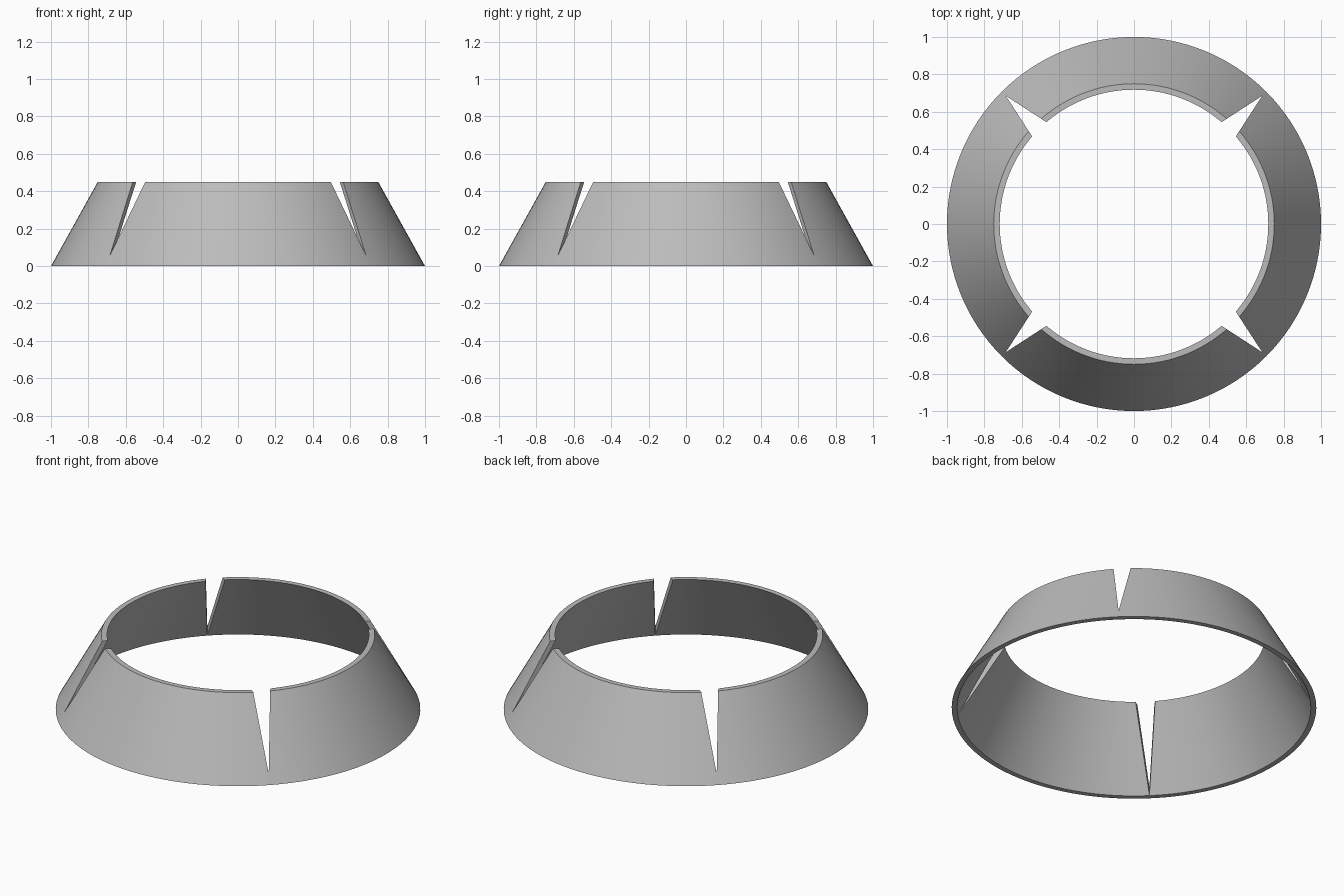
import bpy
import bmesh
from math import radians, tan, pi
from mathutils import Matrix, Vector

SEGMENTS = 128
HEIGHT = 0.45
SLOT_TIP = 0.9695
SLOT_HALF_ANGLE = radians(12)

cube = bpy.data.objects.get("Cube")
if cube:
    bpy.data.objects.remove(cube, do_unlink=True)

grey = bpy.data.materials.new("plain grey")
grey.use_nodes = True
colour = (0.5, 0.5, 0.5, 1)
grey.diffuse_color = colour
grey.node_tree.nodes["Principled BSDF"].inputs["Base Color"].default_value = colour


def add_object(name, bm):
    bmesh.ops.recalc_face_normals(bm, faces=bm.faces)
    mesh = bpy.data.meshes.new(name)
    bm.to_mesh(mesh)
    bm.free()
    mesh.materials.append(grey)
    obj = bpy.data.objects.new(name, mesh)
    bpy.context.collection.objects.link(obj)
    return obj


# Thin conical collar: wall section turned around the z axis
bm = bmesh.new()
section = [(1, 0), (0.75, HEIGHT), (0.718, HEIGHT), (0.97, 0)]
wall = bm.faces.new([bm.verts.new((r, 0, z)) for r, z in section])
bmesh.ops.spin(bm, geom=[wall] + wall.edges[:] + wall.verts[:], axis=(0, 0, 1),
               cent=(0, 0, 0), angle=2 * pi, steps=SEGMENTS, use_merge=False)
caps = [f for f in bm.faces if all(abs(v.co.y) < 1e-4 for v in f.verts)]
bmesh.ops.delete(bm, geom=caps, context="FACES_ONLY")
bmesh.ops.remove_doubles(bm, verts=bm.verts, dist=1e-4)
collar = add_object("slotted_collar", bm)

# Four upright wedges that open the V slots on the diagonals
bm = bmesh.new()
depth = 0.4
half = depth * tan(SLOT_HALF_ANGLE)
plan = [(SLOT_TIP, 0), (SLOT_TIP - depth, half), (SLOT_TIP - depth, -half)]
for i in range(4):
    turn = Matrix.Rotation(radians(45 + 90 * i), 3, "Z")
    face = bm.faces.new([bm.verts.new(turn @ Vector((x, y, -0.2))) for x, y in plan])
    new = bmesh.ops.extrude_face_region(bm, geom=[face])["geom"]
    tops = [v for v in new if isinstance(v, bmesh.types.BMVert)]
    bmesh.ops.translate(bm, verts=tops, vec=(0, 0, 1))
cutter = add_object("slot_cutter", bm)
cutter.hide_render = True

# Cut the slots, then smooth the cone and keep its rims sharp
cut = collar.modifiers.new("slots", "BOOLEAN")
cut.operation = "DIFFERENCE"
cut.solver = "EXACT"
cut.object = cutter
bpy.ops.object.select_all(action="DESELECT")
bpy.context.view_layer.objects.active = collar
collar.select_set(True)
bpy.ops.object.modifier_apply(modifier=cut.name)
bpy.data.objects.remove(cutter, do_unlink=True)
bpy.ops.object.shade_smooth_by_angle(angle=radians(30))
